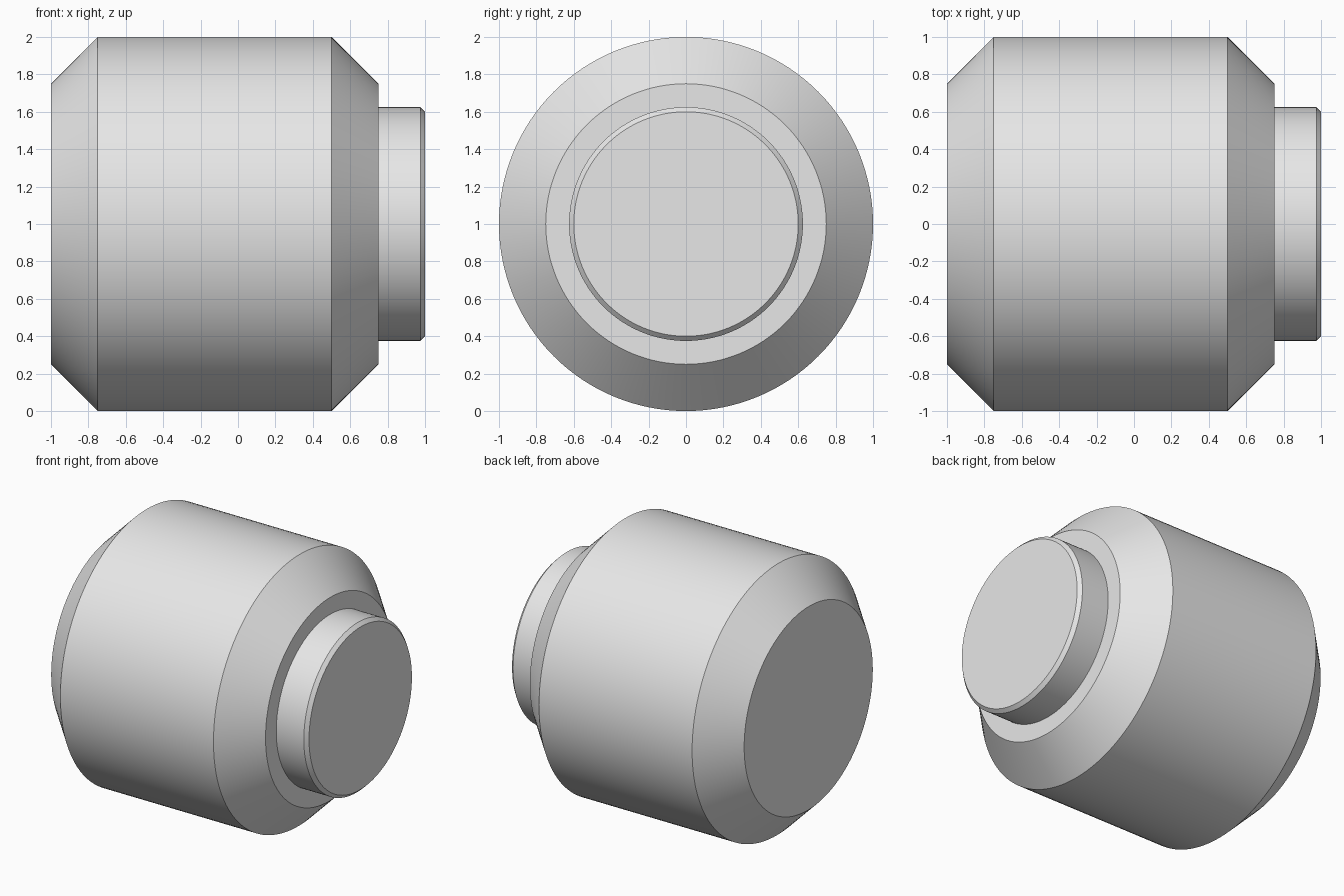
import bpy, bmesh, math
from mathutils import Matrix, Vector

cube = bpy.data.objects.get("Cube")
if cube:
    bpy.data.objects.remove(cube, do_unlink=True)

grey = bpy.data.materials.new("light grey")
grey.use_nodes = True
colour = (0.8, 0.8, 0.8, 1)
grey.diffuse_color = colour
grey.node_tree.nodes["Principled BSDF"].inputs["Base Color"].default_value = colour

SEGMENTS = 128
AXIS_HEIGHT = 1.0


def turned_part(name, profile):
    """Turn an (x, radius) profile about the x axis; flat caps close a non-joined end."""
    bm = bmesh.new()
    rings = []
    for x, r in profile:
        ring = []
        for i in range(SEGMENTS):
            spin = Matrix.Rotation(math.tau * i / SEGMENTS, 3, 'X')
            ring.append(bm.verts.new(spin @ Vector((x, 0, r))))
        rings.append(ring)
    for a, b in zip(rings, rings[1:]):
        for i in range(SEGMENTS):
            j = (i + 1) % SEGMENTS
            bm.faces.new((a[i], a[j], b[j], b[i]))
    bm.faces.new(rings[0])
    bm.faces.new(rings[-1])
    bmesh.ops.recalc_face_normals(bm, faces=bm.faces)
    mesh = bpy.data.meshes.new(name)
    bm.to_mesh(mesh)
    bm.free()
    mesh.materials.append(grey)
    obj = bpy.data.objects.new(name, mesh)
    obj.location.z = AXIS_HEIGHT
    bpy.context.collection.objects.link(obj)
    bpy.ops.object.select_all(action='DESELECT')
    obj.select_set(True)
    bpy.context.view_layer.objects.active = obj
    bpy.ops.object.shade_smooth_by_angle(angle=math.radians(30))
    return obj


# Wide drum with chamfered ends
turned_part("drum_body", [(-1, 0.75), (-0.75, 1), (0.5, 1), (0.75, 0.75)])

# Short boss on the left end, set slightly into the drum, with a small chamfer
turned_part("end_boss", [(0.73, 0.625), (0.975, 0.625), (1, 0.6)])
